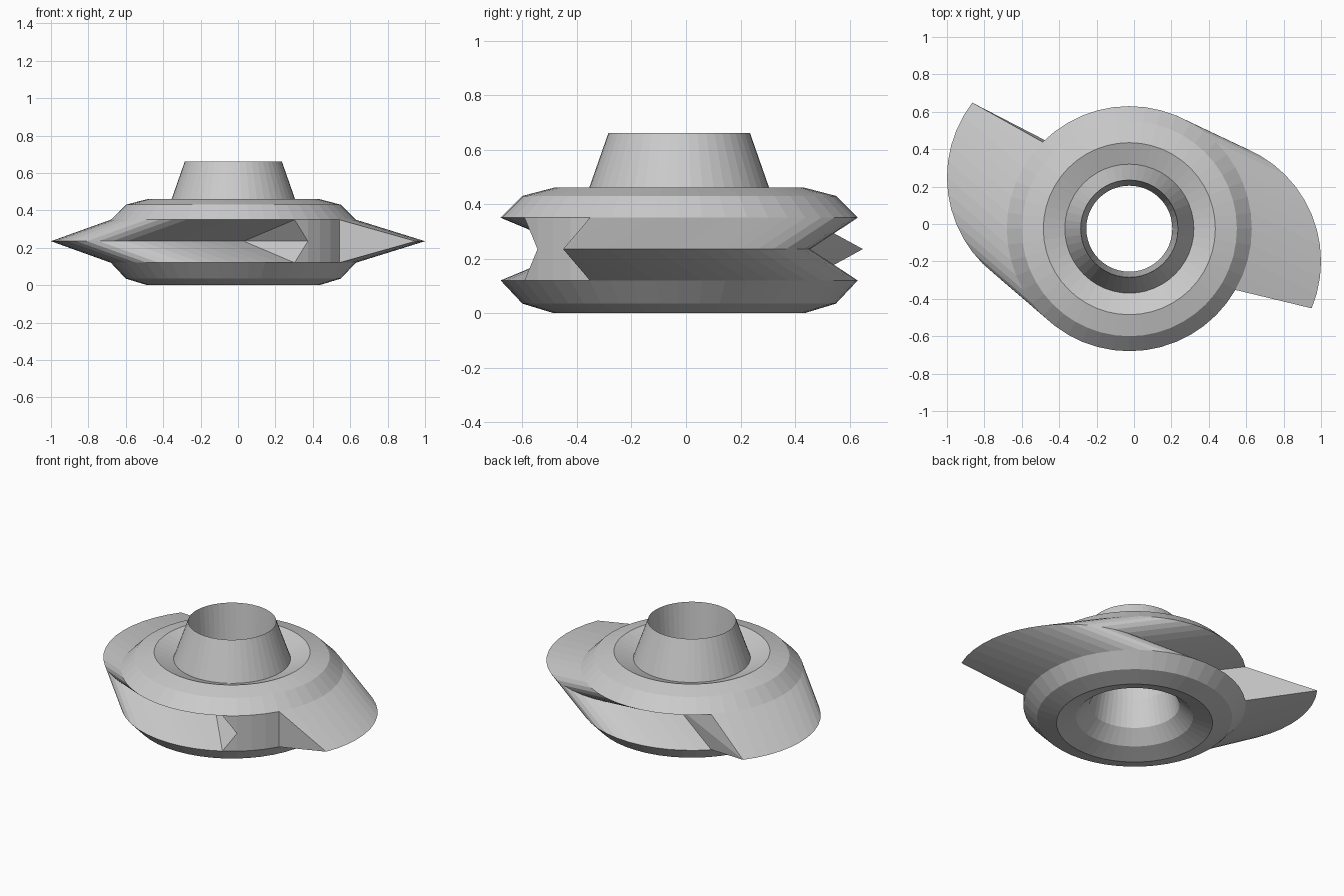
import bpy, bmesh
from math import cos, sin, radians

if "Cube" in bpy.data.objects:
    bpy.data.objects.remove(bpy.data.objects["Cube"])

SEG = 48
STEP = 360 / SEG
CX, CY = -0.025, -0.025      # axis of the ring and collar
MID = 0.235                  # height of the blade edge
R = 0.655                    # rim radius


def ring_point(r, z, a, centre=(CX, CY)):
    return (centre[0] + r * cos(radians(a)), centre[1] + r * sin(radians(a)), z)


def edge_point(r, z, a):
    """Blade edge: the middle loop is slid sideways in two arcs."""
    if -23 < a < 136:                         # right blade
        return ring_point(r, z, a, (0.345, -0.2))
    if 142 < a < 301:                         # left blade
        if a > 299:
            a += 5
        return ring_point(r, z, a, (-0.345, 0.25))
    return ring_point(r, z, a)                # plain rim wall


def spin(name, profile):
    """Revolve (radius, height) rows; rows at MID height on the rim form blades."""
    bm = bmesh.new()
    angles = [-30 + i * STEP for i in range(SEG)]
    is_edge = [r == R and z == MID for r, z in profile]
    rows = []
    for (r, z), edge in zip(profile, is_edge):
        place = edge_point if edge else ring_point
        rows.append([bm.verts.new(place(r, z, a)) for a in angles])
    for i in range(len(rows) - 1):
        lo, hi = rows[i], rows[i + 1]
        for j in range(SEG):
            k = (j + 1) % SEG
            if is_edge[i + 1]:                # below blade edge
                bm.faces.new((lo[j], lo[k], hi[k]))
                bm.faces.new((lo[j], hi[k], hi[j]))
            elif is_edge[i]:                  # above blade edge
                bm.faces.new((lo[j], lo[k], hi[j]))
                bm.faces.new((lo[k], hi[k], hi[j]))
            else:
                bm.faces.new((lo[j], lo[k], hi[k], hi[j]))
    mesh = bpy.data.meshes.new(name)
    bm.to_mesh(mesh)
    bm.free()
    obj = bpy.data.objects.new(name, mesh)
    bpy.context.collection.objects.link(obj)
    return obj


# Ring body with two swept blades
spin("bladed_ring", [(0.345, 0.04), (0.46, 0), (0.575, 0.035), (R, 0.12), (R, MID),
                     (R, 0.35), (0.575, 0.43), (0.46, 0.46), (0.345, 0.417)])

# Tapered collar and the bore through the ring
spin("collar_and_bore", [(0.345, 0.417), (0.26, 0.66), (0.23, 0.3),
                         (0.265, 0.12), (0.345, 0.04)])
